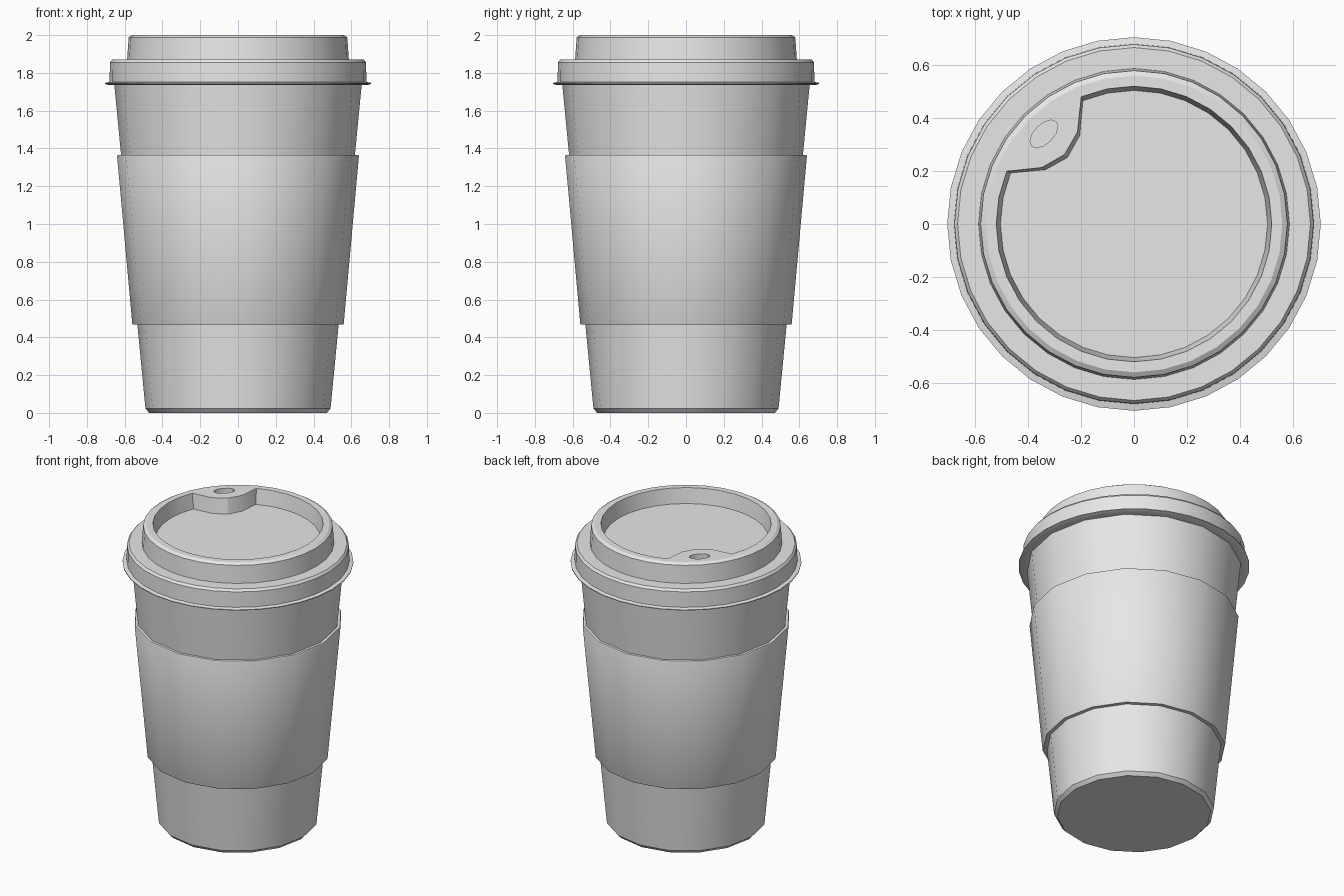
import bpy, bmesh
from math import cos, sin, pi, radians

cube = bpy.data.objects.get("Cube")
if cube:
    bpy.data.objects.remove(cube, do_unlink=True)

# One plain grey for every part
grey = bpy.data.materials.new("plain_grey")
grey.use_nodes = True
COLOUR = (0.8, 0.8, 0.8, 1)
grey.diffuse_color = COLOUR
for node in grey.node_tree.nodes:
    if node.type == "BSDF_PRINCIPLED":
        node.inputs["Base Color"].default_value = COLOUR


def loft(name, rings):
    """Join closed rings of points, from bottom to top, and cap both ends."""
    bm = bmesh.new()
    loops = [[bm.verts.new(p) for p in ring] for ring in rings]
    n = len(loops[0])
    for low, high in zip(loops, loops[1:]):
        for i in range(n):
            j = (i + 1) % n
            bm.faces.new((low[i], low[j], high[j], high[i]))
    bm.faces.new(loops[0][::-1])
    bm.faces.new(loops[-1])
    bmesh.ops.recalc_face_normals(bm, faces=bm.faces[:])
    mesh = bpy.data.meshes.new(name)
    bm.to_mesh(mesh)
    bm.free()
    mesh.materials.append(grey)
    obj = bpy.data.objects.new(name, mesh)
    bpy.context.collection.objects.link(obj)
    return obj


def circle(r, z, n):
    return [(r * cos(2 * pi * i / n), r * sin(2 * pi * i / n), z) for i in range(n)]


def smooth(obj):
    bpy.ops.object.select_all(action="DESELECT")
    obj.select_set(True)
    bpy.context.view_layer.objects.active = obj
    bpy.ops.object.shade_smooth_by_angle(angle=radians(30))


# Tapered cup and the sleeve around it
CUP_SIDES = 16
cup_profile = [(0.47, 0), (0.49, 0.022), (0.657, 1.76)]
sleeve_profile = [(0.53, 0.468), (0.557, 0.468), (0.56, 0.474),
                  (0.64, 1.358), (0.637, 1.366), (0.612, 1.366)]
cup = loft("cup", [circle(r, z, CUP_SIDES) for r, z in cup_profile])
sleeve = loft("sleeve", [circle(r, z, CUP_SIDES) for r, z in sleeve_profile])

# Lid: flange, skirt, ledge and raised rim
LID_SIDES = 32
lid_profile = [(0.65, 1.735), (0.685, 1.735), (0.705, 1.742), (0.705, 1.747),
               (0.68, 1.752), (0.678, 1.855), (0.666, 1.87), (0.587, 1.87),
               (0.579, 1.988), (0.56, 2.0)]


def recess(offset, z):
    """Recess outline, bulging inwards around the drinking spout."""
    ring = circle(0.52 - offset, z, LID_SIDES)
    for step, r, angle in ((11, 0.408, 121.5), (12, 0.371, 135), (13, 0.408, 148.5)):
        a = radians(angle)
        ring[step] = ((r - offset) * cos(a), (r - offset) * sin(a), z)
    return ring


lid_rings = [circle(r, z, LID_SIDES) for r, z in lid_profile]
lid_rings += [recess(0, 2.0), recess(0.016, 1.9)]
lid = loft("lid", lid_rings)

# Oval drinking hole cut in the spout
c, s = cos(pi / 4), sin(pi / 4)
hole = []
for z in (1.9, 2.1):
    oval = [(0.065 * x, 0.036 * y) for x, y, _ in circle(1, 0, 12)]
    hole.append([(-0.34 + c * u - s * v, 0.34 + s * u + c * v, z) for u, v in oval])
cutter = loft("hole_cutter", hole)
cutter.hide_render = True
cut = lid.modifiers.new("drinking_hole", "BOOLEAN")
cut.operation = "DIFFERENCE"
cut.solver = "EXACT"
cut.object = cutter
bpy.context.view_layer.objects.active = lid
bpy.ops.object.modifier_apply(modifier=cut.name)
bpy.data.objects.remove(cutter, do_unlink=True)

for part in (cup, sleeve, lid):
    smooth(part)
